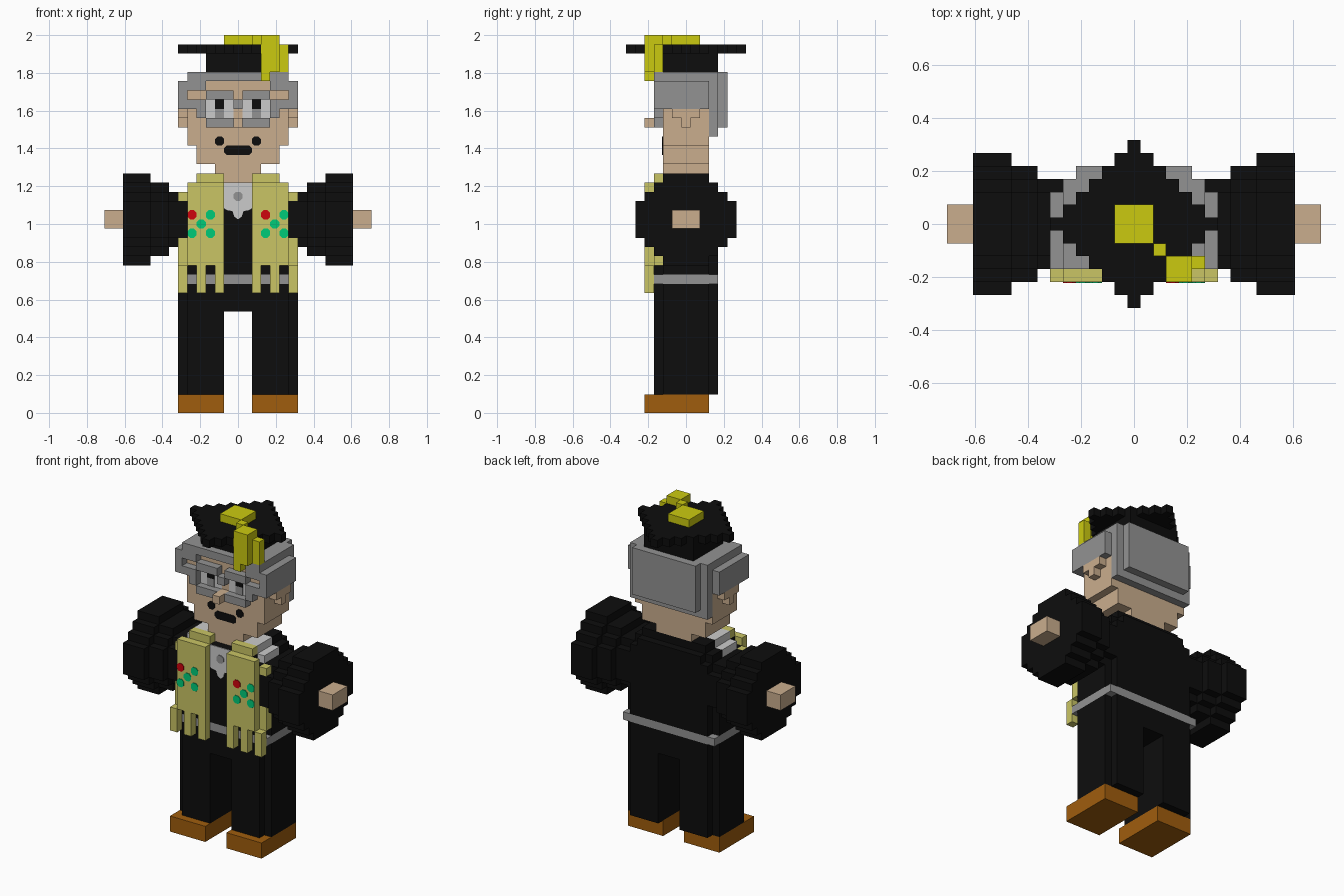
import bpy, bmesh, math

if "Cube" in bpy.data.objects:
    bpy.data.objects.remove(bpy.data.objects["Cube"])

U = 2 / 41  # one block; all sizes below are counted in blocks


def material(name, r, g, b):
    m = bpy.data.materials.new(name)
    m.diffuse_color = (r, g, b, 1)
    m.use_nodes = True
    m.node_tree.nodes["Principled BSDF"].inputs["Base Color"].default_value = m.diffuse_color
    return m


BLACK = material("black cloth", .004, .004, .004)
GREY = material("grey", .29, .29, .29)
LIGHT = material("light grey", .60, .60, .60)
SKIN = material("skin", .59, .42, .27)
GOLD = material("gold", .60, .59, .005)
CREAM = material("pale yellow", .59, .56, .13)
BROWN = material("brown leather", .35, .11, .004)
RED = material("red", .62, .001, .004)
GREEN = material("green", .0, .60, .19)


def finish(bm, name, mat):
    bmesh.ops.recalc_face_normals(bm, faces=bm.faces)
    me = bpy.data.meshes.new(name)
    bm.to_mesh(me)
    bm.free()
    me.materials.append(mat)
    ob = bpy.data.objects.new(name, me)
    bpy.context.collection.objects.link(ob)


def mirror(*boxes):
    return list(boxes) + [(-b[1], -b[0], *b[2:]) for b in boxes]


def cells_of(boxes):
    """Boxes (x0, x1, y0, y1, z0, z1) -> set of block cells."""
    r = lambda a, b, o: range(round(a + o), round(b + o))
    return {(i, j, k) for x0, x1, y0, y1, z0, z1 in boxes
            for i in r(x0, x1, .5) for j in r(y0, y1, .5) for k in r(z0, z1, 0)}


def blocks(name, mat, cells):
    """Skin a set of cells with their exposed faces only, merged when flat."""
    bm, verts = bmesh.new(), {}

    def vert(p):
        if p not in verts:
            verts[p] = bm.verts.new(((p[0] - .5) * U, (p[1] - .5) * U, p[2] * U))
        return verts[p]

    for c in sorted(cells):
        for a in range(3):
            b, d = (a + 1) % 3, (a + 2) % 3
            for side in (0, 1):
                n = list(c)
                n[a] += 2 * side - 1
                if tuple(n) in cells:
                    continue
                quad = []
                for s, t in ((0, 0), (1, 0), (1, 1), (0, 1)):
                    p = list(c)
                    p[a] += side
                    p[b] += s
                    p[d] += t
                    quad.append(vert(tuple(p)))
                bm.faces.new(quad if side else quad[::-1])
    bmesh.ops.dissolve_limit(bm, angle_limit=.01, verts=bm.verts, edges=bm.edges)
    finish(bm, name, mat)


def part(name, mat, *boxes):
    blocks(name, mat, cells_of(boxes))


def plate(name, mat, y, points, t=.1):
    """Thin painted plate on a front face; points are (x, z)."""
    bm = bmesh.new()
    f = bm.faces.new([bm.verts.new((x * U, (y + .02) * U, z * U)) for x, z in points])
    g = bmesh.ops.extrude_face_region(bm, geom=[f])["geom"]
    bmesh.ops.translate(bm, vec=(0, -t * U, 0),
                        verts=[v for v in g if isinstance(v, bmesh.types.BMVert)])
    finish(bm, name, mat)


def rect(x0, x1, z0, z1):
    return [(x0, z0), (x1, z0), (x1, z1), (x0, z1)]


def octagon(x, z, w=.5, h=.5, c=.28):
    return [(x - w + c, z - h), (x + w - c, z - h), (x + w, z - h + c), (x + w, z + h - c),
            (x + w - c, z + h), (x - w + c, z + h), (x - w, z + h - c), (x - w, z - h + c)]


# Shoes, trousers and belt
part("shoes", BROWN, *mirror((1.5, 6.5, -4.5, 2.5, 0, 2)))
part("trousers", BLACK, *mirror((1.5, 6.5, -2.5, 2.5, 2, 11), (1.5, 5.5, -3.5, 3.5, 2, 11)),
     (-6.5, 6.5, -2.5, 2.5, 11, 14), (-5.5, 5.5, -3.5, 3.5, 11, 14))
part("belt", GREY, (-6.5, 6.5, -3.5, 3.5, 14, 15))

# Gown body, shoulder collar and shirt front
part("gown_body", BLACK, (-6.5, 6.5, -2.5, 2.5, 15, 24), (-5.5, 5.5, -3.5, 3.5, 15, 24),
     (-4.5, 4.5, -3.5, 3.5, 24, 25), (-5.5, 5.5, .5, 2.5, 24, 25), (-4.5, 4.5, .5, 2.5, 25, 26))
part("collar", LIGHT, *mirror((2.5, 4.5, -2.5, .5, 25, 26), (4.5, 5.5, -2.5, .5, 24, 25)))
plate("shirt_front", LIGHT, -3.5, [(-1.5, 25), (-1.5, 22.2), (-1.2, 22), (-.6, 21.9), (-.4, 21.3),
      (0, 21), (.4, 21.3), (.6, 21.9), (1.2, 22), (1.5, 22.2), (1.5, 25)])
plate("shirt_button", GREY, -3.6, octagon(0, 23.5))

# Wide sleeves: stepped discs growing towards the hand
for side, name in ((1, "left"), (-1, "right")):
    boxes = []
    for n, x0, x1 in ((0, 9.5, 12.5), (1, 7.5, 9.5), (2, 5.5, 7.5)):
        for h in range(2, 6 - n):
            y = 7.5 - n - h
            boxes.append((x0, x1, -y, y, 21 - h, 21 + h))
    boxes.append((2.5, 0, 0, 0, 0, 0))
    hand = (12.5, 14.5, -1.5, 1.5, 20, 22)
    if side < 0:
        boxes = mirror(*boxes)[len(boxes):]
        hand = mirror(hand)[1]
    part(name + "_sleeve", BLACK, *boxes)
    part(name + "_hand", SKIN, hand)

# Stole with fringes and painted dots
part("stole", CREAM, *mirror(
    (1.5, 5.5, -4.5, -3.5, 16, 25), (1.5, 4.5, -3.5, -2.5, 25, 26),
    (5.5, 6.5, -3.5, -2.5, 16, 24),
    *[(x, x + 1, -4.5, -3.5, 13, 16) for x in (1.5, 3.5, 5.5)]))
for cx in (-4, 4):
    for dx, dz in ((-1, 1), (1, 1), (0, 0), (-1, -1), (1, -1)):
        red = (dx, dz) == (-1, 1)
        plate("stole_dot", RED if red else GREEN, -4.5, octagon(cx + dx, 20.5 + dz))

# Head, ears and nose
part("head", SKIN, (-2.5, 2.5, -2.5, 2.5, 25, 27), (-4.5, 4.5, -2.5, 2.5, 27, 29),
     (-5.5, 5.5, -2.5, 2.5, 29, 36),
     *mirror((5.5, 6.5, -1.5, 1.5, 32, 33), (5.5, 6.5, -.5, .5, 31, 32)))
part("nose", SKIN, (-.5, .5, -4.5, -2.5, 31, 32))

# Mouth
plate("mouth", BLACK, -2.5, octagon(0, 28.5, 1.5, .5))
for s in (-1, 1):
    plate("mouth_corner", BLACK, -2.5, octagon(2 * s, 29.5))

# Eyes behind spectacles
for s in (-1, 1):
    plate("eye_white", LIGHT, -2.5, rect(2 * s - 1.5, 2 * s + 1.5, 32, 34))
    plate("pupil", BLACK, -2.6, rect(2 * s - .5, 2 * s + .5, 33, 34))
    plate("lower_eye", GREY, -2.6, rect(2 * s - .5, 2 * s + .5, 32, 33))
part("spectacles", GREY, (-.5, .5, -3.5, -2.5, 33, 34), *mirror(
    (.5, 3.5, -3.5, -2.5, 34, 35), (.5, 3.5, -3.5, -2.5, 31, 32),
    (3.5, 4.5, -3.5, -2.5, 32, 34), (4.5, 5.5, -3.5, -2.5, 33, 34)))

# Hair
part("hair", GREY, (-5.5, 5.5, -3.5, 3.5, 36, 37), (-5.5, 5.5, 2.5, 3.5, 30, 36),
     (-4.5, 4.5, 3.5, 4.5, 31, 37),
     *mirror((5.5, 6.5, -3.5, 2.5, 33, 36), (3.5, 5.5, -3.5, -2.5, 35, 36)))

# Flat square cap with button and tassel
part("cap_base", BLACK, (-3.5, 3.5, -2.5, 3.5, 37, 39))
blocks("cap_board", BLACK, {(i, j, 39) for i in range(-6, 7) for j in range(-6, 7)
                            if abs(i) + abs(j) <= 6})
part("tassel", GOLD, (-1.5, 1.5, -1.5, 1.5, 40, 41), (1.5, 2.5, -2.5, -1.5, 40, 41),
     (2.5, 4.5, -3.5, -2.5, 40, 41), (2.5, 4.5, -4.5, -3.5, 37, 41),
     (4.5, 5.5, -3.5, -2.5, 36, 40), (2.5, 3.5, -4.5, -3.5, 36, 37))
